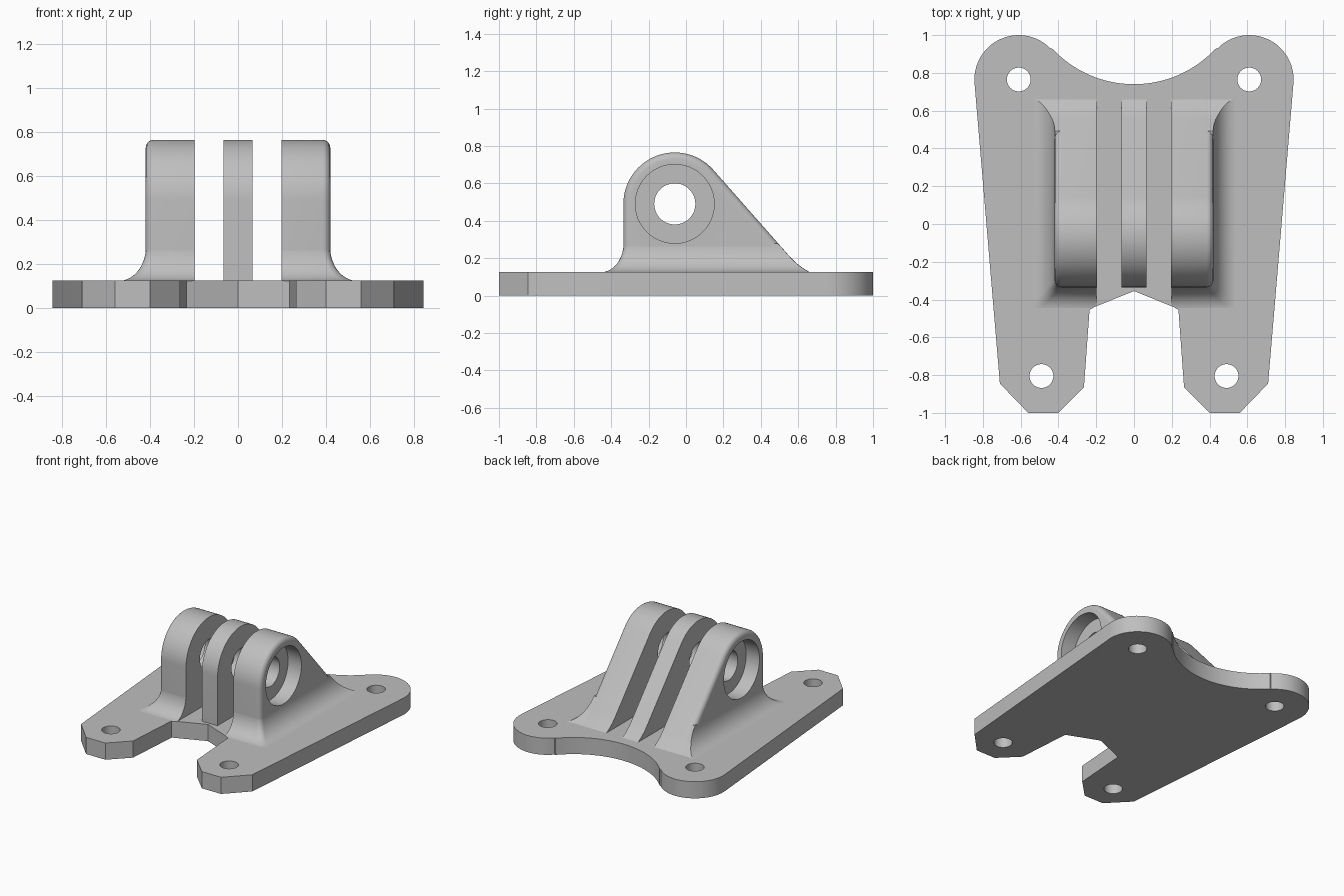
import bpy, bmesh
from math import sin, cos, radians, pi, sqrt

if "Cube" in bpy.data.objects:
    bpy.data.objects.remove(bpy.data.objects["Cube"])

GREY = 0.52
TOP = 0.125                      # plate thickness
CY, CZ, R = -0.06, 0.49, 0.275   # pivot centre and eye radius
SLOPE = radians(41.4)            # direction the rear slope faces

grey = bpy.data.materials.new("light grey")
grey.use_nodes = True
grey.diffuse_color = (GREY, GREY, GREY, 1)
grey.node_tree.nodes["Principled BSDF"].inputs["Base Color"].default_value = (GREY, GREY, GREY, 1)


def loft(name, rings):
    """Skin a list of equal-length rings and cap both ends."""
    bm = bmesh.new()
    loops = [[bm.verts.new(p) for p in ring] for ring in rings]
    n = len(loops[0])
    for a, b in zip(loops, loops[1:]):
        for i in range(n):
            j = (i + 1) % n
            bm.faces.new((a[i], a[j], b[j], b[i]))
    bm.faces.new(loops[0])
    bm.faces.new(loops[-1])
    bmesh.ops.recalc_face_normals(bm, faces=bm.faces)
    mesh = bpy.data.meshes.new(name)
    bm.to_mesh(mesh)
    bm.free()
    mesh.materials.append(grey)
    obj = bpy.data.objects.new(name, mesh)
    bpy.context.collection.objects.link(obj)
    return obj


def activate(obj):
    bpy.ops.object.select_all(action='DESELECT')
    obj.select_set(True)
    bpy.context.view_layer.objects.active = obj


def drill(obj, location, radius, depth, along_x=False):
    rot = (0, pi / 2, 0) if along_x else (0, 0, 0)
    bpy.ops.mesh.primitive_cylinder_add(vertices=48, radius=radius, depth=depth,
                                        location=location, rotation=rot)
    cutter = bpy.context.object
    cutter.hide_render = True
    cutter.data.materials.append(grey)
    activate(obj)
    mod = obj.modifiers.new("hole", 'BOOLEAN')
    mod.operation, mod.solver, mod.object = 'DIFFERENCE', 'EXACT', cutter
    bpy.ops.object.modifier_apply(modifier=mod.name)
    bpy.data.objects.remove(cutter)


def smooth(obj):
    activate(obj)
    bpy.ops.object.shade_smooth_by_angle(angle=radians(28))


def arc(cx, cy, r, start, end, n):
    angles = [radians(start + (end - start) * i / n) for i in range(n + 1)]
    return [(cx + r * cos(a), cy + r * sin(a)) for a in angles]


def back(z, inset=0):
    """Rear slope with a small flared foot."""
    foot = 0.032 * max(0, (0.2 - z) / (0.2 - TOP)) ** 2
    return CY + (R - inset - (z - CZ) * sin(SLOPE)) / cos(SLOPE) + foot


def profile(inset=0):
    """Side outline of a lug: upright front, round eye, sloping back."""
    r = R - inset
    pts = [(CY - r, 0.1)] + arc(CY, CZ, r, 180, 41.4, 28)
    pts += [(back(z, inset), z) for z in (0.2, 0.175, 0.15, TOP)]
    return pts + [(back(TOP, inset), 0.1)]


def lug_ring(x, inset=0):
    return [(x, y, z) for y, z in profile(inset)]


# Mounting plate outline, right half then mirrored
half = arc(0, 1.33, 0.59, -90, -43, 14)
half += arc(0.61, 0.765, 0.235, 136, -5, 24)
half += [(0.71, -0.845), (0.56, -1), (0.4, -1), (0.265, -0.865), (0.235, -0.45), (0, -0.355)]
outline = half + [(-x, y) for x, y in half[-2:0:-1]]
plate = loft("mounting_plate", [[(x, y, z) for x, y in outline] for z in (0, TOP)])
for side in (1, -1):
    for x, y in ((0.61, 0.765), (0.49, -0.805)):
        drill(plate, (side * x, y, 0.06), 0.063, 0.4)
smooth(plate)

# Middle lug
middle = loft("middle_lug", [lug_ring(-0.065), lug_ring(0.065)])
drill(middle, (0, CY, CZ), 0.11, 0.5, True)
smooth(middle)

INNER, OUTER, ROUND = 0.197, 0.42, 0.035
for side, label in ((1, "left"), (-1, "right")):
    # Outer lug with a rounded outside edge, pivot hole and counterbore
    rings = [lug_ring(side * INNER)]
    for i in range(6):
        a = i / 5 * pi / 2
        rings.append(lug_ring(side * (OUTER - ROUND * (1 - sin(a))), ROUND * (1 - cos(a))))
    lug = loft(label + "_lug", rings)
    drill(lug, (side * 0.3, CY, CZ), 0.11, 0.5, True)
    drill(lug, (side * (OUTER + 0.09), CY, CZ), 0.211, 0.4, True)
    smooth(lug)

    # Concave fillet flaring from the lug into the plate
    rings = []
    for i in range(11):
        a = i / 10 * pi / 2
        z = TOP - 0.001 + 0.155 * (1 - sin(a))
        d = 0.122 * (1 - cos(a)) - 0.001
        x0, x1 = INNER + 0.001, OUTER + d
        y0, y1 = CY - R - d, back(z) - 0.001
        ring = [(x0, max(y0, -0.433)), (x0 + 0.04, y0)]
        ring += arc(x1 - ROUND, y0 + ROUND, ROUND, -90, 0, 4)
        ring += [(x1, y1), (x0, y1)]
        rings.append([(side * x, y, z) for x, y in ring])
    smooth(loft(label + "_fillet", rings))
